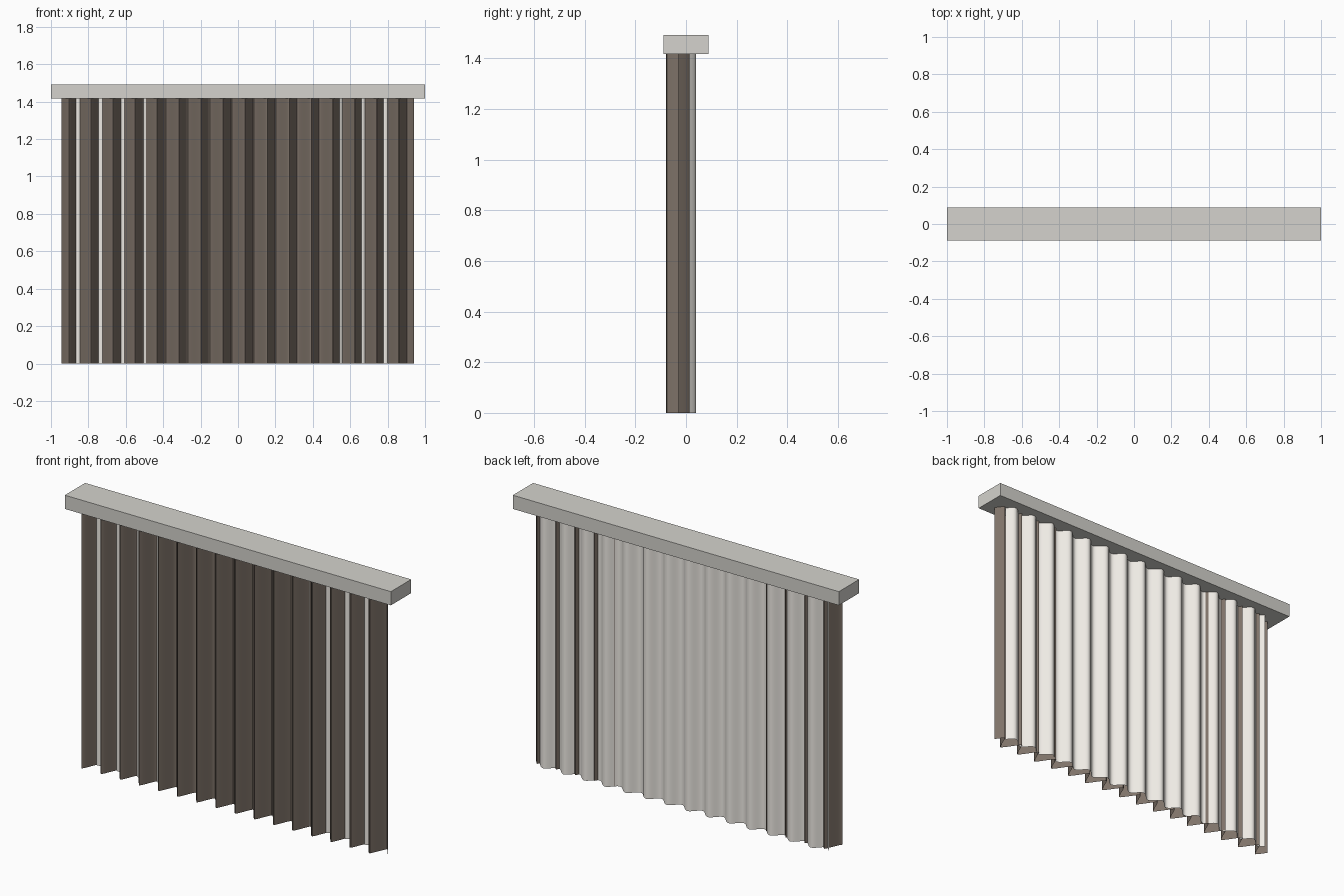
import bpy
import math

if "Cube" in bpy.data.objects:
    bpy.data.objects.remove(bpy.data.objects["Cube"])


def material(name, color):
    m = bpy.data.materials.new(name)
    m.diffuse_color = (*color, 1)
    m.use_nodes = True
    m.node_tree.nodes["Principled BSDF"].inputs["Base Color"].default_value = m.diffuse_color
    return m


def sheet(name, x0, x1, depth, steps, height, mat):
    """Vertical cloth whose plan outline is y = depth(x)."""
    verts, faces = [], []
    for i in range(steps + 1):
        x = x0 + (x1 - x0) * i / steps
        verts += [(x, depth(x), 0), (x, depth(x), height)]
    for i in range(steps):
        a = 2 * i
        faces.append((a, a + 2, a + 3, a + 1))
    me = bpy.data.meshes.new(name)
    me.from_pydata(verts, [], faces)
    me.materials.append(mat)
    ob = bpy.data.objects.new(name, me)
    bpy.context.collection.objects.link(ob)
    bpy.context.view_layer.objects.active = ob
    ob.select_set(True)
    bpy.ops.object.shade_smooth_by_angle(angle=math.radians(40))
    ob.select_set(False)
    return ob


CENTRE = -0.035       # where both cloth waves are in step
RAIL_Z0, RAIL_Z1 = 1.417, 1.493


def drape_depth(x):
    # lopsided pleat: slow run forward, quick run back
    t = ((x - CENTRE) / 0.1175) % 1.0
    s = t / 0.62 if t < 0.62 else (1 - t) / 0.38
    s = 0.75 * s + 0.25 * (1 - math.cos(math.pi * s)) / 2
    return 0.015 - 0.095 * s


def lining_depth(x):
    # rounder, slightly wider wave that the pleats poke through near the ends
    return 0.0175 + 0.0225 * math.cos(math.tau * (x - CENTRE) / 0.1264)


brown = material("brown_cloth", (0.21, 0.17, 0.14))
white = material("white_cloth", (0.86, 0.83, 0.78))
grey = material("rail_paint", (0.66, 0.65, 0.61))

# front pleated drape and lining behind it
sheet("drape", -0.945, 0.94, drape_depth, 320, RAIL_Z0, brown)
sheet("lining", -0.89, 0.893, lining_depth, 224, RAIL_Z0, white)

# top pelmet box
bpy.ops.mesh.primitive_cube_add(size=1, location=(0, 0, (RAIL_Z0 + RAIL_Z1) / 2))
box = bpy.context.object
box.name = "pelmet"
box.scale = (2, 0.178, RAIL_Z1 - RAIL_Z0)
bpy.ops.object.transform_apply(location=False, rotation=False, scale=True)
box.data.materials.append(grey)
